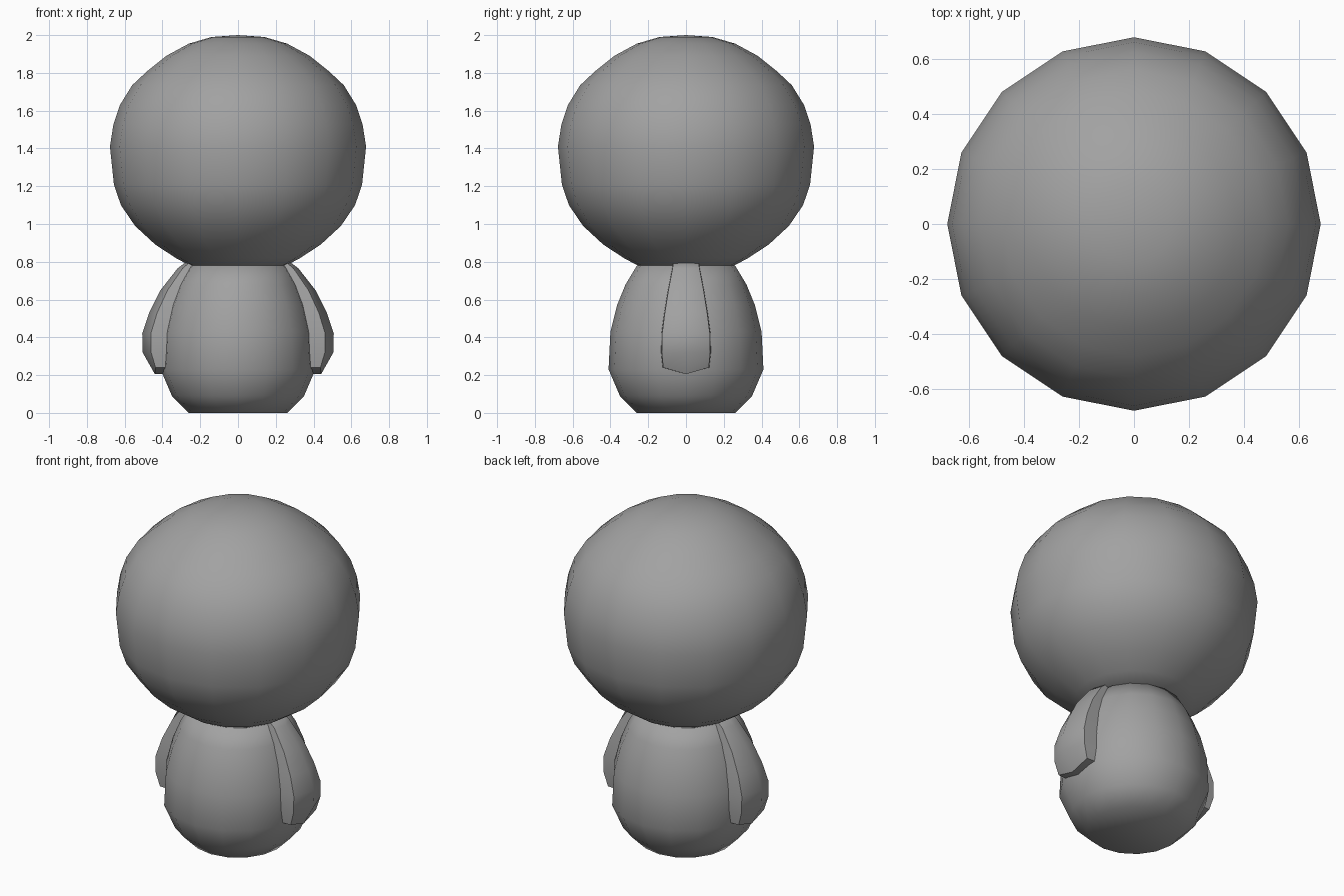
import bpy, bmesh, math

if "Cube" in bpy.data.objects:
    bpy.data.objects.remove(bpy.data.objects["Cube"], do_unlink=True)

# One plain grey for the whole figure
grey = bpy.data.materials.new("plain grey")
grey.use_nodes = True
colour = (0.36, 0.36, 0.36, 1)
grey.diffuse_color = colour
grey.node_tree.nodes["Principled BSDF"].inputs["Base Color"].default_value = colour


def finish(name, bm, angle):
    bmesh.ops.recalc_face_normals(bm, faces=bm.faces)
    mesh = bpy.data.meshes.new(name)
    bm.to_mesh(mesh)
    bm.free()
    mesh.materials.append(grey)
    obj = bpy.data.objects.new(name, mesh)
    bpy.context.collection.objects.link(obj)
    bpy.ops.object.select_all(action="DESELECT")
    obj.select_set(True)
    bpy.context.view_layer.objects.active = obj
    bpy.ops.object.shade_smooth_by_angle(angle=math.radians(angle))
    return obj


def bridge(bm, rings):
    """Join closed rings of equal size with quads."""
    for low, high in zip(rings, rings[1:]):
        n = len(low)
        for i in range(n):
            j = (i + 1) % n
            bm.faces.new((low[i], low[j], high[j], high[i]))


def lathe(name, profile, segments=16, tip=None):
    """Turn (radius, height) points about z; close with caps or a pole."""
    bm = bmesh.new()
    turns = [2 * math.pi * i / segments for i in range(segments)]
    rings = [[bm.verts.new((r * math.cos(a), r * math.sin(a), z)) for a in turns]
             for r, z in profile]
    bridge(bm, rings)
    bm.faces.new(rings[0])
    if tip is None:
        bm.faces.new(rings[-1])
    else:
        pole = bm.verts.new((0, 0, tip))
        for i in range(segments):
            bm.faces.new((rings[-1][i], rings[-1][(i + 1) % segments], pole))
    return finish(name, bm, 80)


def arm(name, side):
    """Tapered flipper: levels of (inner x, outer x, half width, height)."""
    levels = [(0.30, 0.475, 0.127, 0.24), (0.30, 0.505, 0.135, 0.32),
              (0.30, 0.507, 0.133, 0.42), (0.28, 0.47, 0.118, 0.53),
              (0.24, 0.41, 0.098, 0.65), (0.20, 0.32, 0.075, 0.765),
              (0.18, 0.28, 0.07, 0.795)]
    bm = bmesh.new()
    rings = []
    for k, (xi, xo, w, z) in enumerate(levels):
        shoulder = xi + (xo - xi) * 0.78
        drop = 0.035 if k == 0 else 0     # pointed lower edge
        section = [(xi, -w, 0), (shoulder, -w * 0.95, 0),
                   (xo - drop, 0, drop),
                   (shoulder, w * 0.95, 0), (xi, w, 0), (xi, 0, drop)]
        rings.append([bm.verts.new((side * x, y, z - d)) for x, y, d in section])
    bridge(bm, rings)
    # Two quads make the keeled underside
    a = rings[0]
    bm.faces.new((a[0], a[1], a[2], a[5]))
    bm.faces.new((a[5], a[2], a[3], a[4]))
    bm.faces.new(rings[-1])
    return finish(name, bm, 50)


# Body: egg shape with flat base
lathe("body", [(0.26, 0), (0.35, 0.09), (0.41, 0.23), (0.40, 0.43),
               (0.365, 0.57), (0.32, 0.68), (0.26, 0.78)])

# Head: large round ball sitting on the body
lathe("head", [(0.255, 0.78), (0.33, 0.82), (0.44, 0.893), (0.545, 0.99),
               (0.62, 1.10), (0.657, 1.21), (0.678, 1.41), (0.66, 1.525),
               (0.625, 1.63), (0.56, 1.735), (0.48, 1.81), (0.38, 1.89),
               (0.26, 1.955), (0.14, 1.99)], tip=2.0)

# Arms at both sides
for label, side in (("left", 1), ("right", -1)):
    arm(label + "_arm", side)
